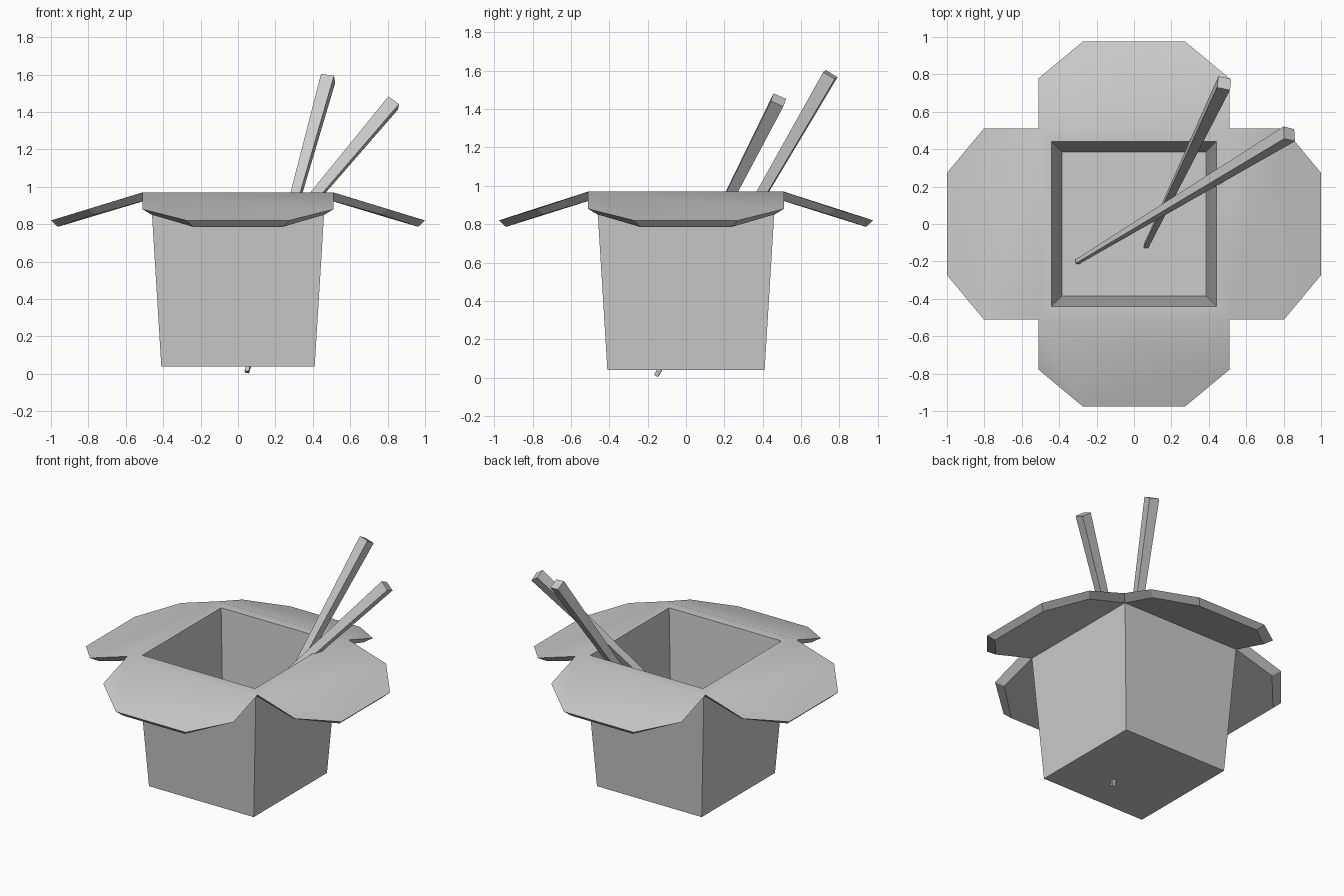
import bpy, bmesh
from mathutils import Vector, Matrix
from math import radians

if "Cube" in bpy.data.objects:
    bpy.data.objects.remove(bpy.data.objects["Cube"])


def finish(bm, name):
    bmesh.ops.remove_doubles(bm, verts=bm.verts, dist=0.0005)
    bmesh.ops.recalc_face_normals(bm, faces=bm.faces)
    me = bpy.data.meshes.new(name)
    bm.to_mesh(me)
    bm.free()
    ob = bpy.data.objects.new(name, me)
    bpy.context.collection.objects.link(ob)
    return ob


def square_ring(bm, half, z):
    return [bm.verts.new((sx * half, sy * half, z))
            for sx, sy in ((-1, -1), (1, -1), (1, 1), (-1, 1))]


def bridge(bm, a, b):
    n = len(a)
    for i in range(n):
        j = (i + 1) % n
        bm.faces.new((a[i], a[j], b[j], b[i]))


def add_flap(bm, angle, reach):
    """Chamfered flap hinged on the rim; (half width, distance out, z)."""
    rot = Matrix.Rotation(radians(angle), 3, 'Z')
    top = [(0.51, 0.51, 0.97), (0.51, reach - 0.197, 0.88), (0.273, reach, 0.82)]
    low = [(0.465, 0.465, 0.935), (0.465, reach - 0.235, 0.852), (0.24, reach - 0.037, 0.786)]

    def outline(pts):
        full = pts + [(-u, r, z) for u, r, z in reversed(pts)]
        return [bm.verts.new(rot @ Vector((r, u, z))) for u, r, z in full]

    t, b = outline(top), outline(low)
    bm.faces.new(t)
    bm.faces.new(b)
    for i in range(5):
        bm.faces.new((t[i], t[i + 1], b[i + 1], b[i]))


# Tapered open box with four folded-out flaps, one continuous shell
bm = bmesh.new()
outer_bottom = square_ring(bm, 0.41, 0.04)
outer_top = square_ring(bm, 0.465, 0.935)
rim_outer = square_ring(bm, 0.51, 0.97)
rim_inner = square_ring(bm, 0.44, 0.97)
floor = square_ring(bm, 0.385, 0.08)
bm.faces.new(outer_bottom)
bm.faces.new(floor)
bridge(bm, outer_bottom, outer_top)
bridge(bm, rim_outer, rim_inner)
bridge(bm, rim_inner, floor)
for k in range(4):
    add_flap(bm, k * 90, 0.976 if k % 2 else 1.0)
box = finish(bm, "takeout_box")
bpy.context.view_layer.objects.active = box
box.select_set(True)
bpy.ops.object.shade_smooth_by_angle(angle=radians(30))


# Square chopsticks, tapering to the tip
def chopstick(name, tip, end, side, w_tip=0.022, w_end=0.071):
    tip, end, side = Vector(tip), Vector(end), Vector(side)
    axis = (end - tip).normalized()
    e1 = (side - axis * side.dot(axis)).normalized()
    e2 = axis.cross(e1)
    bm = bmesh.new()
    rings = []
    for c, w in ((tip, w_tip), (end, w_end)):
        rings.append([bm.verts.new(c + (e1 * a + e2 * b) * w / 2)
                      for a, b in ((-1, -1), (1, -1), (1, 1), (-1, 1))])
        bm.faces.new(rings[-1])
    bridge(bm, *rings)
    return finish(bm, name)


chopstick("steep_chopstick", (0.047, -0.155, 0.01), (0.482, 0.753, 1.58), (1, -0.18, -0.1))
chopstick("leaning_chopstick", (-0.305, -0.203, 0.1), (0.83, 0.482, 1.448), (0.06, -0.015, -0.043))
